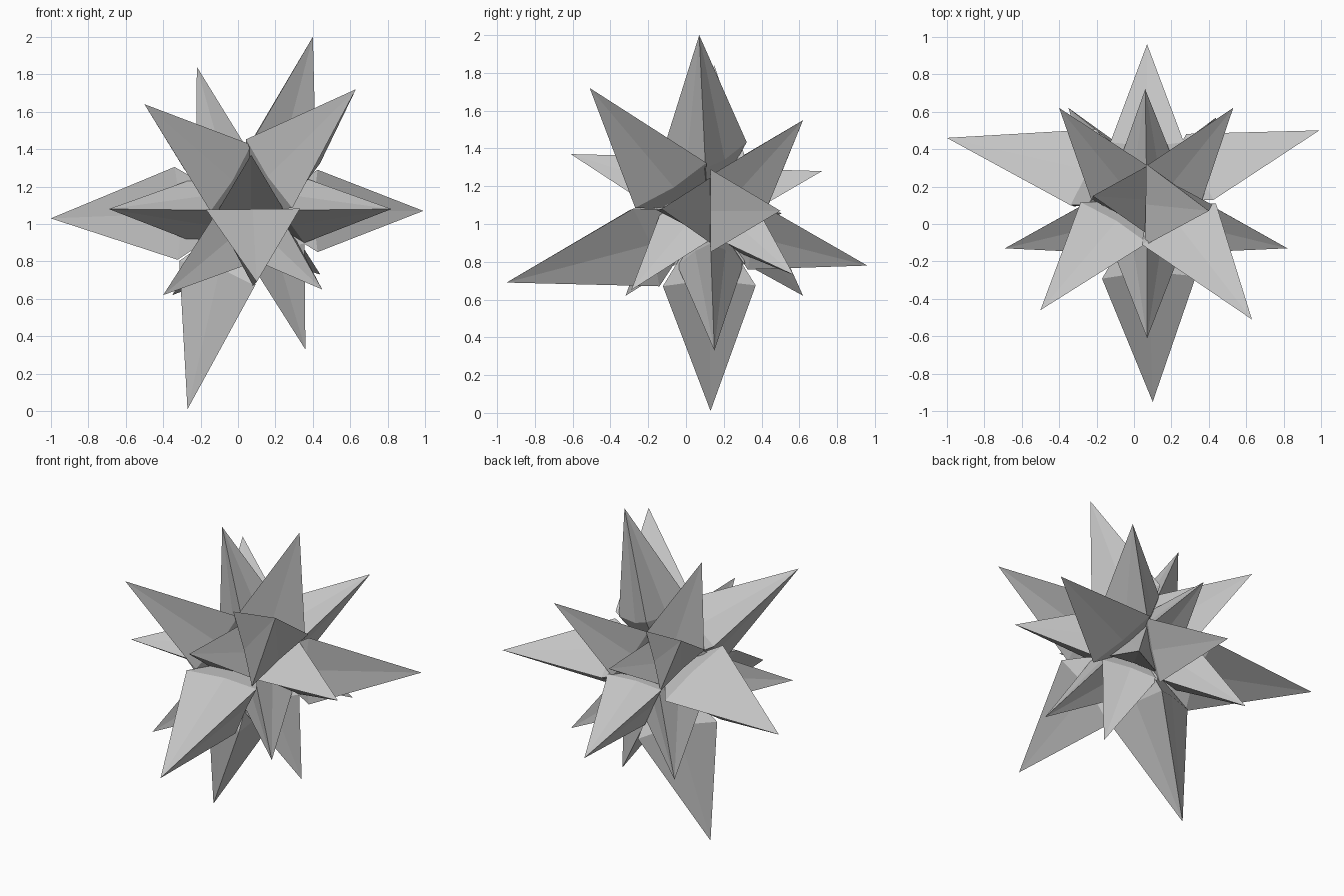
import bpy
import bmesh
from mathutils import Vector

cube = bpy.data.objects.get("Cube")
if cube:
    bpy.data.objects.remove(cube, do_unlink=True)

GOLDEN = (1 + 5 ** 0.5) / 2
CENTRE = Vector((0.07, 0.12, 1.07))
BASE_RATIO = 0.42   # base corner radius relative to the spike length
VALLEY = 0.92       # how far each face is folded in along its middle

grey = bpy.data.materials.new("plain grey")
grey.use_nodes = True
grey.diffuse_color = (0.55, 0.55, 0.55, 1)
grey.node_tree.nodes["Principled BSDF"].inputs["Base Color"].default_value = grey.diffuse_color

# Spike tips, named by where they point
tips = {
    "top_left": (0.40, 0.07, 2.0), "top_right": (-0.22, 0.15, 1.84),
    "bottom_left": (0.36, 0.15, 0.33), "bottom_right": (-0.27, 0.13, 0.01),
    "upper_front_left": (0.63, -0.51, 1.72), "upper_front_right": (-0.50, -0.46, 1.64),
    "upper_back_left": (0.53, 0.62, 1.55), "upper_back_right": (-0.40, 0.62, 1.55),
    "lower_front_left": (0.45, -0.29, 0.65), "lower_front_right": (-0.40, -0.32, 0.62),
    "lower_back_left": (0.44, 0.57, 0.73), "lower_back_right": (-0.35, 0.62, 0.62),
    "side_back_right": (-1.0, 0.46, 1.03), "side_back_left": (0.99, 0.50, 1.07),
    "side_front_right": (-0.69, -0.13, 1.08), "side_front_left": (0.82, -0.13, 1.08),
    "front_high": (0.07, -0.61, 1.37), "front_low": (0.10, -0.95, 0.69),
    "back_high": (0.06, 0.72, 1.28), "back_low": (0.07, 0.96, 0.78),
}

# Directions of the twelve shared base corners
corners = []
for a in (-1, 1):
    for b in (-GOLDEN, GOLDEN):
        corners += [Vector(p).normalized() for p in ((0, a, b), (b, 0, a), (a, b, 0))]


def make_spike(name, tip):
    """Three-sided spike with slightly folded faces, closed towards the centre."""
    axis = Vector(tip) - CENTRE
    length = axis.length
    near = sorted(corners, key=lambda c: -c.dot(axis))[:3]
    ideal = sum(near, Vector()).normalized()
    turn = ideal.rotation_difference(axis)
    if near[0].cross(near[1]).dot(near[2]) < 0:
        near.reverse()
    ring = []
    for i, corner in enumerate(near):
        middle = (corner + near[(i + 1) % 3]) / 2
        ring += [corner, middle * VALLEY]
    bm = bmesh.new()
    top = bm.verts.new(CENTRE + axis)
    core = bm.verts.new(CENTRE)
    base = [bm.verts.new(CENTRE + turn @ p * length * BASE_RATIO) for p in ring]
    for i, v in enumerate(base):
        w = base[(i + 1) % len(base)]
        bm.faces.new((v, w, top))
        bm.faces.new((w, v, core))
    bmesh.ops.recalc_face_normals(bm, faces=bm.faces)
    mesh = bpy.data.meshes.new(name)
    bm.to_mesh(mesh)
    bm.free()
    mesh.materials.append(grey)
    bpy.context.collection.objects.link(bpy.data.objects.new(name, mesh))


for place, tip in tips.items():
    make_spike("spike_" + place, tip)
